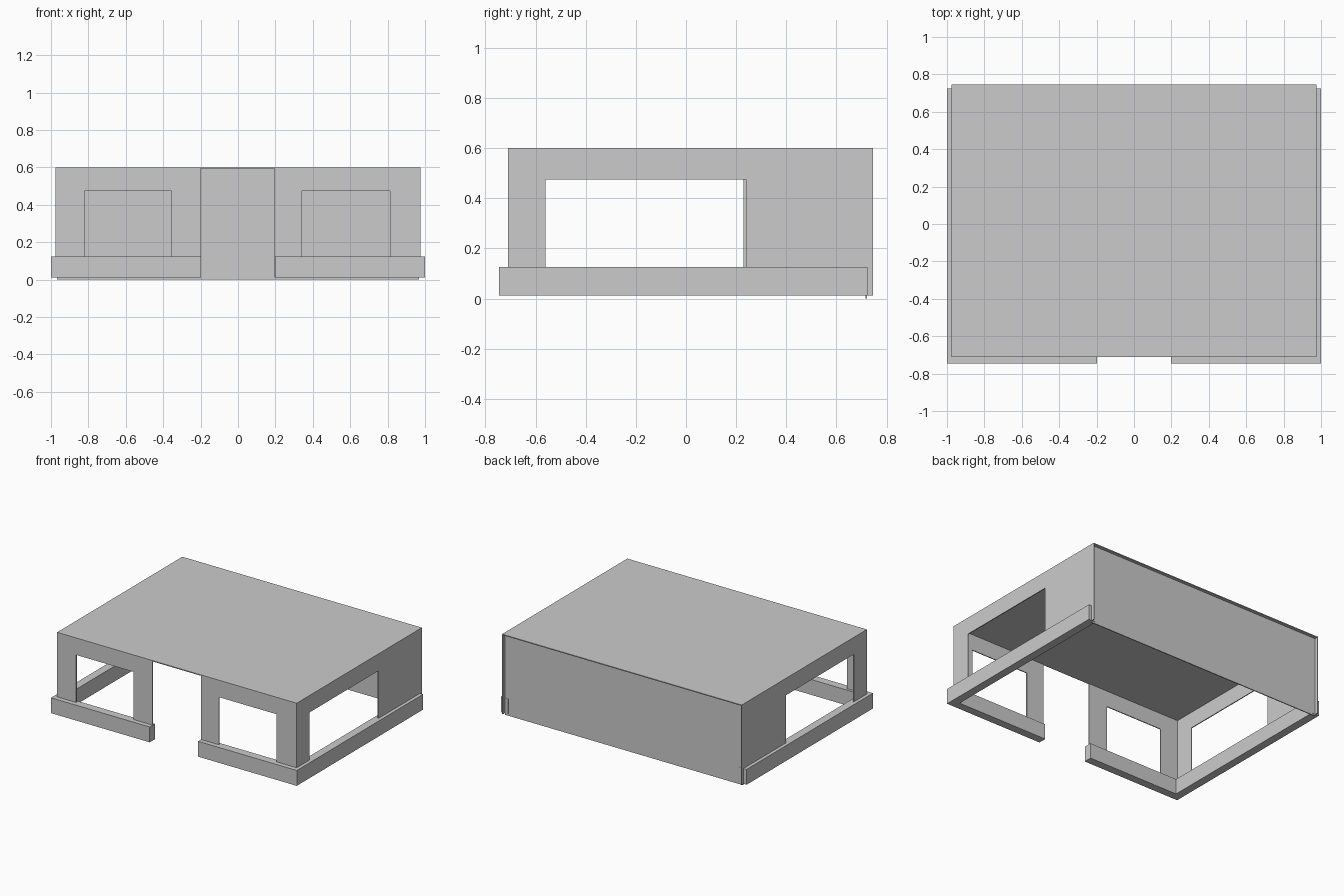
import bpy
from mathutils import Vector

if "Cube" in bpy.data.objects:
    bpy.data.objects.remove(bpy.data.objects["Cube"], do_unlink=True)

grey = bpy.data.materials.new("light_grey")
grey.use_nodes = True
colour = (0.6, 0.6, 0.6, 1)
grey.diffuse_color = colour
grey.node_tree.nodes["Principled BSDF"].inputs["Base Color"].default_value = colour

T = 0.007                  # sheet thickness
TOP, BASE = 0.6, 0.012     # roof height, underside of the plinths
LEDGE, LINTEL = 0.125, 0.475
WALL_X, FRONT_Y, BACK_Y = 0.975, -0.71, 0.745
PLINTH = 0.06


def build(name, boxes):
    """One object from a list of (low corner, high corner) boxes."""
    verts, faces = [], []
    for lo, hi in boxes:
        n = len(verts)
        verts += [Vector((x, y, z)) for x in (lo[0], hi[0])
                  for y in (lo[1], hi[1]) for z in (lo[2], hi[2])]
        quads = ((0, 1, 3, 2), (4, 6, 7, 5), (0, 4, 5, 1),
                 (2, 3, 7, 6), (0, 2, 6, 4), (1, 5, 7, 3))
        faces += [[n + i for i in q] for q in quads]
    mesh = bpy.data.meshes.new(name)
    mesh.from_pydata(verts, [], faces)
    mesh.materials.append(grey)
    obj = bpy.data.objects.new(name, mesh)
    bpy.context.collection.objects.link(obj)
    return obj


def window_wall(name, axis, at, start, end, win_start, win_end, top):
    """Thin wall along an axis, framed around one window opening."""
    panels = [(start, win_start, BASE, top), (win_end, end, BASE, top),
              (win_start, win_end, LINTEL, top), (win_start, win_end, BASE, LEDGE - 0.002)]
    boxes = []
    for a, b, low, high in panels:
        if axis == "x":
            boxes.append(((a, at, low), (b, at + T, high)))
        else:
            boxes.append(((at, a, low), (at + T, b, high)))
    return build(name, boxes)


# Roof and back wall
build("roof", [((-WALL_X, FRONT_Y, TOP - T), (WALL_X, BACK_Y, TOP))])
build("back_wall", [((-WALL_X + T, 0.715, 0), (WALL_X - T, 0.715 + T, TOP - T))])

# Side walls with wide windows
window_wall("left_wall", "y", WALL_X - T, FRONT_Y, BACK_Y, -0.56, 0.24, TOP - T)
window_wall("right_wall", "y", -WALL_X, FRONT_Y, BACK_Y, -0.56, 0.23, TOP - T)

# Front walls either side of the entrance
window_wall("front_left_wall", "x", FRONT_Y, 0.195, WALL_X - T, 0.342, 0.812, TOP - T)
window_wall("front_right_wall", "x", FRONT_Y, -WALL_X + T, -0.2, -0.82, -0.355, TOP - T)

# Plinths: an L of side and front bars on each side
for name, s in (("left_plinth", 1), ("right_plinth", -1)):
    def span(a, b):
        return sorted((s * a, s * b))
    side, front = span(1 - PLINTH, 1), span(0.197, 1 - PLINTH)
    build(name, [((side[0], -0.745, BASE), (side[1], 0.724, LEDGE)),
                 ((front[0], -0.745, BASE), (front[1], -0.745 + PLINTH, LEDGE))])
